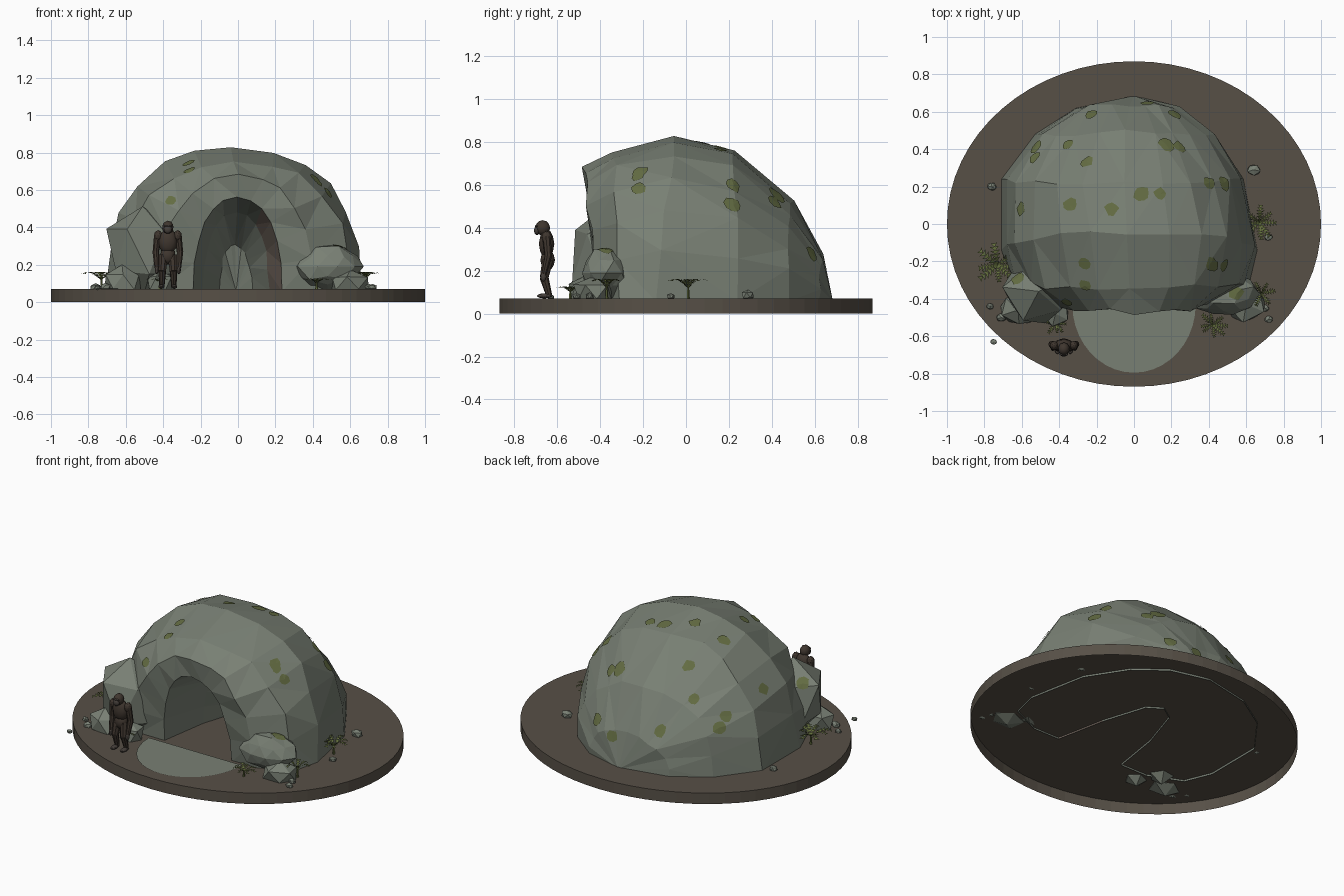
import bpy, bmesh, math, random
from mathutils import Vector, Matrix
from mathutils.bvhtree import BVHTree

random.seed(7)
if "Cube" in bpy.data.objects:
    bpy.data.objects.remove(bpy.data.objects["Cube"], do_unlink=True)

GROUND = 0.07


def material(name, rgb):
    m = bpy.data.materials.new(name)
    m.use_nodes = True
    m.diffuse_color = (*rgb, 1)
    m.node_tree.nodes["Principled BSDF"].inputs["Base Color"].default_value = (*rgb, 1)
    return m


ROCK = material("grey green rock", (0.19, 0.215, 0.175))
EARTH = material("brown earth", (0.095, 0.08, 0.062))
CLAY = material("cave clay", (0.17, 0.135, 0.11))
MOSS = material("olive moss", (0.125, 0.15, 0.055))
FERN = material("fern green", (0.12, 0.15, 0.045))
FUR = material("dark brown fur", (0.05, 0.037, 0.028))
SKIN = material("dark skin", (0.06, 0.05, 0.043))


def finish(name, bm, *mats, smooth=False):
    mesh = bpy.data.meshes.new(name)
    bm.to_mesh(mesh)
    bm.free()
    for m in mats:
        mesh.materials.append(m)
    ob = bpy.data.objects.new(name, mesh)
    bpy.context.collection.objects.link(ob)
    for p in mesh.polygons:
        p.use_smooth = smooth
    return ob


# Open-bottomed oval ground disc
bm = bmesh.new()
bmesh.ops.create_cone(bm, cap_ends=True, segments=64, radius1=1, radius2=1, depth=GROUND,
                      matrix=Matrix.Translation((0, 0, GROUND / 2)))
bmesh.ops.scale(bm, vec=(1, 0.87, 1), verts=bm.verts)
bm.normal_update()
bmesh.ops.delete(bm, geom=[f for f in bm.faces if f.normal.z < -0.9], context='FACES_ONLY')
finish("ground_disc", bm, EARTH)

# Half-oval stone apron before the cave
bm = bmesh.new()
rim = [bm.verts.new((0.33 * math.cos(a), -0.43 + 0.365 * math.sin(a), GROUND + 0.004))
       for a in (math.pi + math.pi * i / 20 for i in range(21))]
bm.faces.new(rim)
finish("entrance_path", bm, ROCK)

# Cave shell: arches lofted from the tunnel's end, out over the front, to the rear
# Each arch: left x, right x, crown z, y at the feet, y at the crown, roughness
SEG = 12
ARCHES = [
    (-0.10, 0.08, 0.30, 0.20, 0.20, 0.01),
    (-0.19, 0.17, 0.47, -0.08, -0.10, 0.01),
    (-0.24, 0.235, 0.56, -0.40, -0.46, 0.004),
    (-0.43, 0.42, 0.67, -0.40, -0.47, 0.018),
    (-0.64, 0.62, 0.76, -0.31, -0.34, 0.018),
    (-0.71, 0.66, 0.835, -0.14, -0.05, 0.014),
    (-0.71, 0.585, 0.77, 0.24, 0.22, 0.014),
    (-0.53, 0.43, 0.53, 0.48, 0.49, 0.018),
    (-0.31, 0.25, 0.28, 0.62, 0.63, 0.012),
]
bm = bmesh.new()
foot = GROUND - 0.012
rows = []
for left, right, top, y_foot, y_top, rough in ARCHES:
    row = []
    for i in range(SEG + 1):
        a = math.pi * i / SEG
        c, s = math.cos(a), math.sin(a)
        c = math.copysign(abs(c) ** 0.86, c)
        up = max(s, 0) ** 0.9
        p = Vector(((left + right) / 2 + (right - left) / 2 * c,
                    y_foot + (y_top - y_foot) * s, foot + (top - foot) * up))
        if 0 < i < SEG:
            p += Vector([random.uniform(-rough, rough) for _ in range(3)])
        row.append(bm.verts.new(p))
    rows.append(row)
inner = []
for r, (a, b) in enumerate(zip(rows, rows[1:])):
    for i in range(SEG):
        f = bm.faces.new((a[i], a[i + 1], b[i + 1], b[i]))
        # clay wall just inside the mouth on one side
        if r == 1 and i < SEG // 3:
            f.material_index = 1
for row, tip in ((rows[0], (-0.01, 0.26, foot)), (rows[-1], (0, 0.685, foot))):
    v = bm.verts.new(tip)
    for a, b in zip(row, row[1:]):
        bm.faces.new((a, b, v))
bmesh.ops.triangulate(bm, faces=bm.faces, quad_method='SHORT_EDGE')
bmesh.ops.recalc_face_normals(bm, faces=bm.faces)
if sum(f.normal.z * f.calc_area() for f in bm.faces) < 0:
    bmesh.ops.reverse_faces(bm, faces=bm.faces)
bm.normal_update()
cave_tree = BVHTree.FromBMesh(bm)
finish("cave_shell", bm, ROCK, CLAY)


# Boulders and pebbles
def rock(name, centre, size, detail=1, turn=0.0):
    bm = bmesh.new()
    bmesh.ops.create_icosphere(bm, subdivisions=detail, radius=1)
    for v in bm.verts:
        v.co *= random.uniform(0.88, 1.1)
    bmesh.ops.rotate(bm, verts=bm.verts, matrix=Matrix.Rotation(turn, 3, 'Z'))
    bmesh.ops.scale(bm, vec=size, verts=bm.verts)
    bmesh.ops.translate(bm, vec=centre, verts=bm.verts)
    bm.normal_update()
    tree = BVHTree.FromBMesh(bm)
    finish(name, bm, ROCK)
    return tree


big_tree = rock("tall_boulder", (-0.51, -0.36, 0.27), (0.20, 0.18, 0.25), 1, 0.5)
rock("tall_boulder_foot", (-0.62, -0.46, 0.11), (0.11, 0.09, 0.09), 1, 1.0)
rock("tall_boulder_side", (-0.42, -0.48, 0.10), (0.08, 0.07, 0.08), 1, 2.0)
low_tree = rock("low_boulder", (0.48, -0.37, 0.19), (0.18, 0.125, 0.125), 2, 0.3)
rock("low_boulder_foot", (0.60, -0.43, 0.10), (0.12, 0.10, 0.075), 1, 0.8)
PEBBLES = [(-0.75, -0.63, 0.02), (0.64, 0.29, 0.04), (0.72, -0.07, 0.025), (-0.76, 0.2, 0.03),
           (-0.77, -0.44, 0.022), (0.72, -0.51, 0.025), (-0.71, -0.5, 0.03), (0.70, -0.45, 0.025)]
for i, (x, y, r) in enumerate(PEBBLES):
    rock(f"pebble_{i + 1}", (x, y, GROUND + r * 0.4), (r, r * 0.8, r * 0.7), 1, i)


# Moss patches laid over the stone
def patch(bm, tree, origin, direction, radius):
    hit, normal, _, _ = tree.ray_cast(Vector(origin), Vector(direction))
    if hit is None:
        return
    if normal.dot(Vector(direction)) > 0:
        normal = -normal
    u = normal.orthogonal().normalized()
    w = normal.cross(u)
    ring = []
    for i in range(9):
        a = math.tau * i / 9
        q = hit + radius * random.uniform(0.75, 1.1) * (u * math.cos(a) + w * math.sin(a))
        near = tree.find_nearest(q)[0]
        ring.append(bm.verts.new(near + normal * 0.006))
    mid = bm.verts.new(hit + normal * 0.006)
    for a, b in zip(ring, ring[1:] + ring[:1]):
        bm.faces.new((a, b, mid))


bm = bmesh.new()
TOPS = [(-0.53, 0.35), (-0.52, 0.41), (-0.35, 0.42), (-0.25, 0.33), (-0.6, 0.08), (-0.34, 0.1),
        (-0.12, 0.08), (0.04, 0.16), (0.14, 0.16), (0.17, 0.42), (0.24, 0.41), (0.4, 0.22),
        (0.48, 0.22), (-0.26, -0.21), (0.41, -0.21), (-0.23, 0.58), (0.22, 0.58), (0.07, 0.64)]
for x, y in TOPS:
    patch(bm, cave_tree, (x, y, 2), (0, 0, -1), random.uniform(0.036, 0.048))
for x, z in ((-0.26, 0.7), (-0.36, 0.54)):
    patch(bm, cave_tree, (x, -2, z), (0, 1, 0), 0.035)
for z in (0.58, 0.64):
    patch(bm, cave_tree, (2, -0.22, z), (-1, 0, 0), 0.035)
for tree, x, y in ((big_tree, -0.62, -0.29), (big_tree, -0.39, -0.37), (low_tree, 0.55, -0.37)):
    patch(bm, tree, (x, y, 2), (0, 0, -1), 0.045)
finish("moss_patches", bm, MOSS)


# Ferns: rings of arching fronds with paired leaflets
def fern(name, x, y, radius, height, fronds=8):
    bm = bmesh.new()
    for k in range(fronds):
        a = math.tau * k / fronds + random.uniform(-0.2, 0.2)
        out = Vector((math.cos(a), math.sin(a), 0))
        side = Vector((-out.y, out.x, 0))
        reach = radius * random.uniform(0.8, 1.1)

        def at(t):
            return Vector((x, y, GROUND + height * (0.6 + 0.55 * math.sin(t * 2.2)))) + out * reach * t
        steps = 6
        for j in range(steps):
            t0, t1 = j / steps, (j + 1) / steps
            width = reach * 0.24 * math.sin(math.pi * (0.15 + 0.75 * t0))
            for s in (-1, 1):
                pts = (at(t0), at(t0 + 0.2) + side * s * width, at(t1))
                bm.faces.new([bm.verts.new(p) for p in pts])
    bmesh.ops.create_cone(bm, segments=5, radius1=0.008, radius2=0.004, depth=height * 0.7,
                          matrix=Matrix.Translation((x, y, GROUND + height * 0.35)))
    finish(name, bm, FERN)


fern("fern_left", -0.73, -0.22, 0.11, 0.08)
fern("fern_right", 0.67, 0.01, 0.10, 0.08)
fern("fern_front_right", 0.42, -0.54, 0.075, 0.05)
fern("fern_front_left", -0.42, -0.53, 0.065, 0.05)
fern("fern_boulder", 0.68, -0.37, 0.07, 0.08, 6)

# Standing ape
AX, AY = -0.375, -0.65


def blob(bm, x, y, z, sx, sy, sz):
    m = Matrix.Translation((AX + x, AY + y, z)) @ Matrix.Diagonal((sx, sy, sz, 1))
    bmesh.ops.create_icosphere(bm, subdivisions=2, radius=1, matrix=m)


def limb(bm, a, b, r1, r2):
    a, b = Vector(a), Vector(b)
    m = (Matrix.Translation((a + b) / 2 + Vector((AX, AY, 0)))
         @ (b - a).to_track_quat('Z', 'Y').to_matrix().to_4x4())
    bmesh.ops.create_cone(bm, cap_ends=True, segments=8, radius1=r1, radius2=r2,
                          depth=(b - a).length, matrix=m)


bm = bmesh.new()
blob(bm, 0, 0.0, 0.325, 0.052, 0.036, 0.07)
blob(bm, 0, 0.005, 0.25, 0.042, 0.034, 0.05)
blob(bm, 0, -0.018, 0.40, 0.031, 0.035, 0.036)
finish("ape_body", bm, FUR, smooth=True)
bm = bmesh.new()
blob(bm, 0, -0.045, 0.388, 0.022, 0.014, 0.022)
blob(bm, 0, -0.046, 0.408, 0.024, 0.009, 0.006)
finish("ape_face", bm, SKIN, smooth=True)
for s, word in ((-1, "right"), (1, "left")):
    bm = bmesh.new()
    blob(bm, s * 0.052, 0, 0.355, 0.022, 0.024, 0.03)
    limb(bm, (s * 0.054, 0, 0.36), (s * 0.065, 0.008, 0.265), 0.02, 0.017)
    limb(bm, (s * 0.065, 0.008, 0.27), (s * 0.06, -0.012, 0.185), 0.018, 0.012)
    finish(f"ape_{word}_arm", bm, FUR)
    bm = bmesh.new()
    blob(bm, s * 0.059, -0.015, 0.172, 0.011, 0.014, 0.022)
    finish(f"ape_{word}_hand", bm, SKIN)
    bm = bmesh.new()
    limb(bm, (s * 0.024, 0.005, 0.25), (s * 0.03, -0.012, 0.165), 0.027, 0.021)
    limb(bm, (s * 0.03, -0.012, 0.17), (s * 0.032, 0.012, 0.085), 0.021, 0.014)
    finish(f"ape_{word}_leg", bm, FUR)
    bm = bmesh.new()
    blob(bm, s * 0.034, -0.01, 0.083, 0.017, 0.036, 0.012)
    finish(f"ape_{word}_foot", bm, SKIN)
